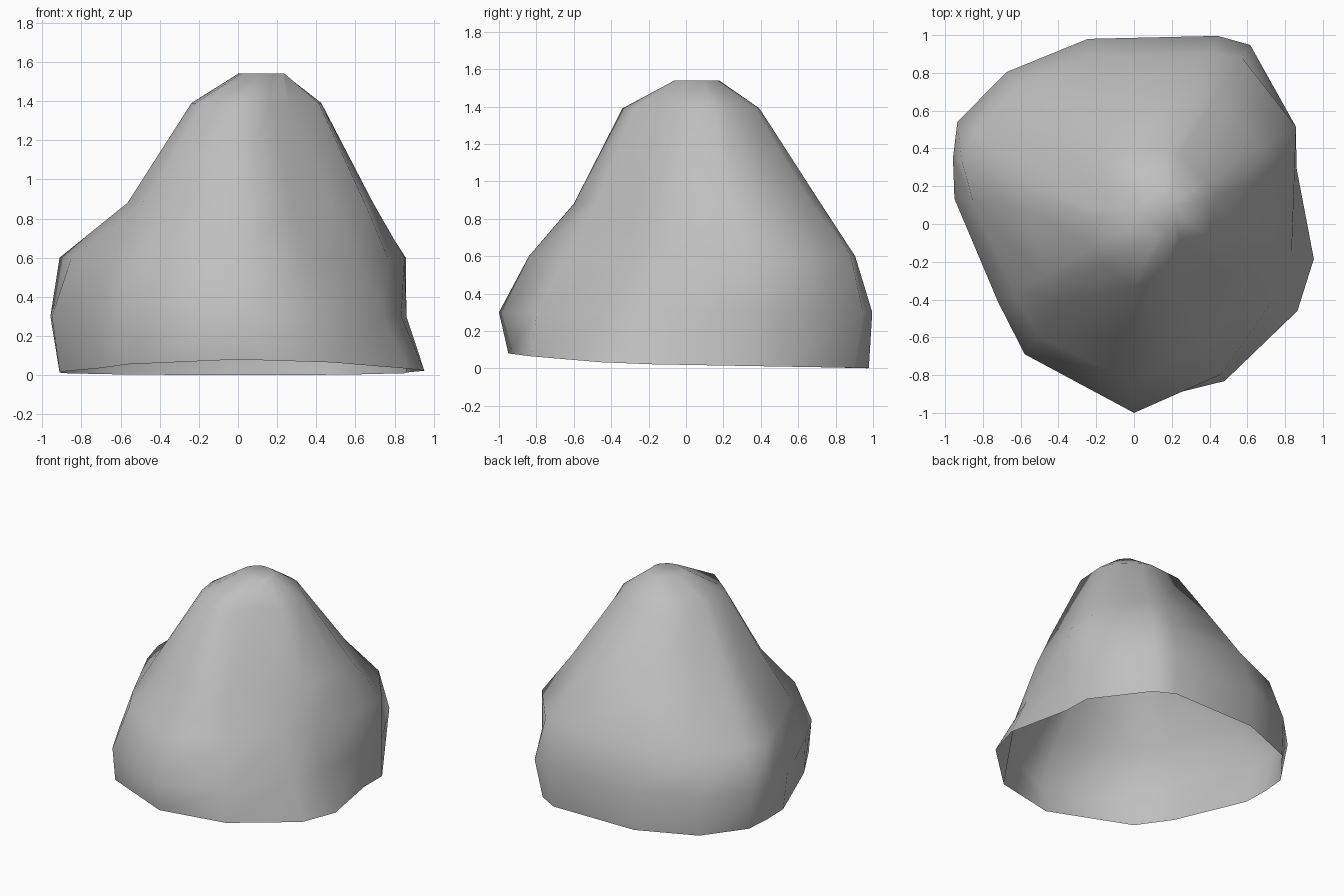
import bpy
import bmesh
import math

# Remove the default cube if present
default_cube = bpy.data.objects.get("Cube")
if default_cube:
    bpy.data.objects.remove(default_cube, do_unlink=True)

# Directions of the boulder's corners in degrees, counter-clockwise
BEARINGS = [-11, 19, 31, 57, 66, 104, 130, 150, 160, 172, 210, 230, 270, 300, 332]

# Ring height and its radius at each bearing
RINGS = [
    (.02, [.97, .91, 1, 1.07, 1.07, 1, 1.04, 1.03, .97, .92, .82, .88, .95, .96, .98]),
    (.3, [.85, .91, 1, 1.13, 1.09, 1.01, 1.05, 1.08, 1.02, .96, .83, .9, 1, .92, .84]),
    (.6, [.78, .9, 1, 1.05, .99, .92, .95, .97, .97, .86, .73, .78, .84, .74, .69]),
    (.88, [.66, .73, .79, .8, .79, .73, .63, .58, .58, .57, .56, .54, .6, .55, .54]),
    (1.39, [.42, .45, .45, .44, .43, .38, .28, .24, .23, .24, .25, .27, .34, .32, .29]),
]
PEAK = (.12, .06, 1.54)
PEAK_RADIUS = .12


def ring_point(bearing, radius, height):
    angle = math.radians(bearing)
    return radius * math.cos(angle), radius * math.sin(angle), height


def rim_lift(bearing):
    # The open lower rim rises to the front and touches the ground at the back
    slope = -math.sin(math.radians(bearing))
    return .06 * slope ** 2 if slope > 0 else .02 * slope


# Stone grey material
stone_grey = bpy.data.materials.new("stone_grey")
stone_grey.use_nodes = True
colour = (.52, .52, .52, 1)
stone_grey.diffuse_color = colour
shader = next(n for n in stone_grey.node_tree.nodes if n.type == 'BSDF_PRINCIPLED')
shader.inputs["Base Color"].default_value = colour

# Boulder shell: lofted rings, open underneath
bm = bmesh.new()
loops = []
for level, (height, radii) in enumerate(RINGS):
    loop = []
    for bearing, radius in zip(BEARINGS, radii):
        lift = rim_lift(bearing) if level == 0 else 0
        loop.append(bm.verts.new(ring_point(bearing, radius, height + lift)))
    loops.append(loop)

# Small blunt summit
summit = []
for bearing in BEARINGS:
    x, y, z = ring_point(bearing, PEAK_RADIUS, PEAK[2])
    summit.append(bm.verts.new((x + PEAK[0], y + PEAK[1], z)))
loops.append(summit)

for lower, upper in zip(loops, loops[1:]):
    for i in range(len(BEARINGS)):
        j = (i + 1) % len(BEARINGS)
        bm.faces.new((lower[i], lower[j], upper[j], upper[i]))
bm.faces.new(summit)

for face in bm.faces:
    face.smooth = True

mesh = bpy.data.meshes.new("boulder")
bm.to_mesh(mesh)
bm.free()
mesh.materials.append(stone_grey)
boulder = bpy.data.objects.new("boulder", mesh)
bpy.context.collection.objects.link(boulder)
